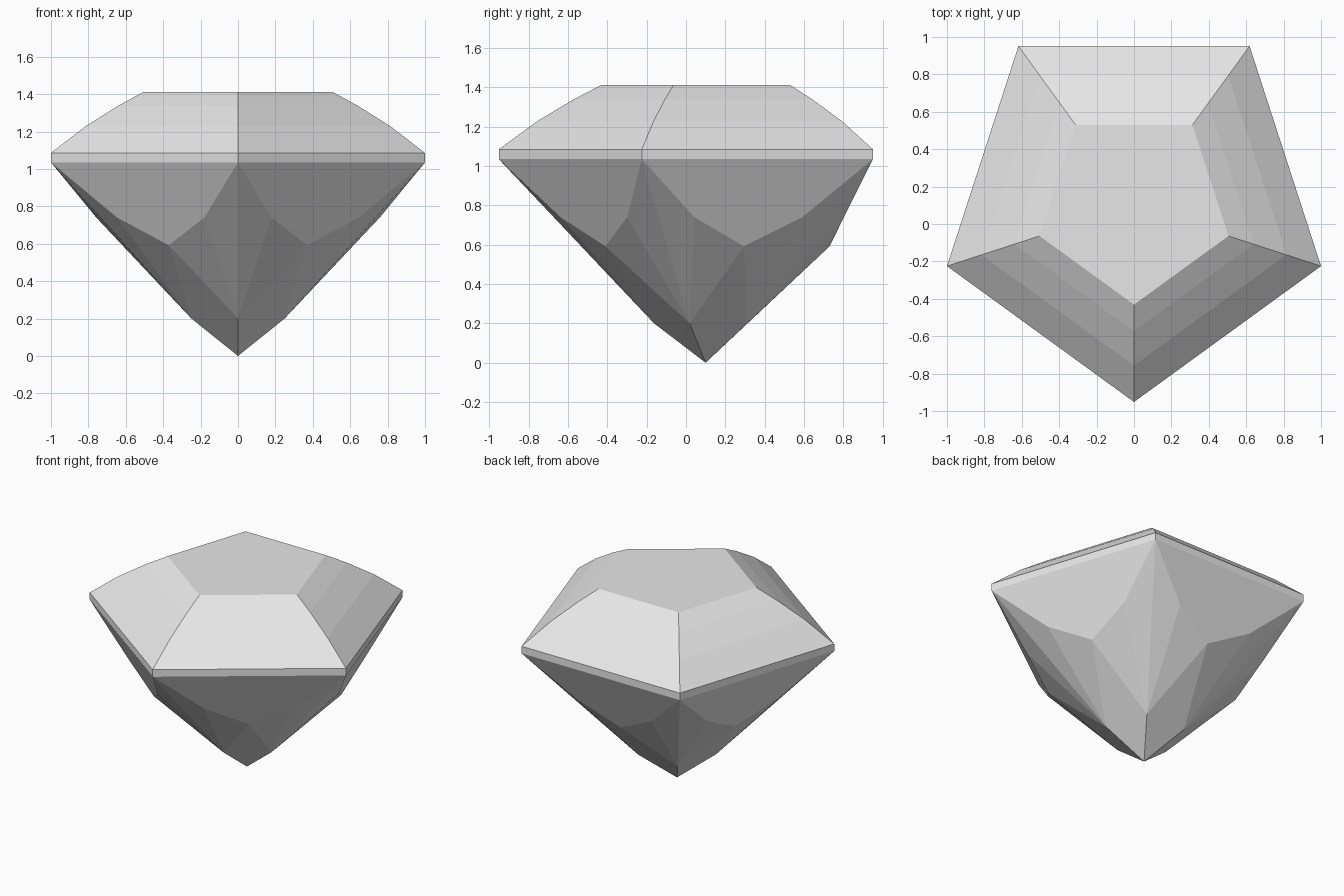
import bpy
import bmesh
from math import sin, cos, radians

SIDES = 5
STEP = 360 / SIDES
RADIUS = 1 / sin(radians(STEP))      # corner radius that makes the gem 2 wide
CENTRE_Y = 0.1

cube = bpy.data.objects.get("Cube")
if cube:
    bpy.data.objects.remove(cube, do_unlink=True)

stone = bpy.data.materials.new("pale grey stone")
stone.use_nodes = True
colour = (0.8, 0.8, 0.8, 1)
stone.diffuse_color = colour
stone.node_tree.nodes["Principled BSDF"].inputs["Base Color"].default_value = colour

bm = bmesh.new()


def ring(radius, z, offset=0):
    """One vertex per side, turned by offset degrees from the front corner."""
    verts = []
    for i in range(SIDES):
        a = radians(i * STEP + offset)
        verts.append(bm.verts.new((radius * sin(a), CENTRE_Y - radius * cos(a), z)))
    return verts


# Crown and girdle: stacked pentagons closed by the flat table
girdle = ring(RADIUS, 1.035)
lower = girdle
for radius, z in ((RADIUS, 1.085), (0.857, 1.228), (0.673, 1.338), (0.531, 1.412)):
    upper = ring(radius, z)
    for i in range(SIDES):
        j = (i + 1) % SIDES
        bm.faces.new((lower[i], lower[j], upper[j], upper[i]))
    lower = upper
bm.faces.new(lower)

# Pavilion: facet points around each corner, each side's middle and the tip
after = ring(0.76, 0.74, 13.7)
before = ring(0.76, 0.74, -13.7)
middle = ring(0.63, 0.592, STEP / 2)
low = ring(0.262, 0.2)
tip = bm.verts.new((0, CENTRE_Y, 0))

for i in range(SIDES):
    j = (i + 1) % SIDES
    bm.faces.new((girdle[i], after[i], middle[i], before[j], girdle[j]))
    bm.faces.new((girdle[i], low[i], after[i]))
    bm.faces.new((girdle[j], before[j], low[j]))
    bm.faces.new((after[i], low[i], middle[i]))
    bm.faces.new((before[j], middle[i], low[j]))
    bm.faces.new((middle[i], low[i], tip, low[j]))

bmesh.ops.recalc_face_normals(bm, faces=bm.faces)
mesh = bpy.data.meshes.new("cut_gem")
bm.to_mesh(mesh)
bm.free()
mesh.materials.append(stone)
gem = bpy.data.objects.new("cut_gem", mesh)
bpy.context.collection.objects.link(gem)
